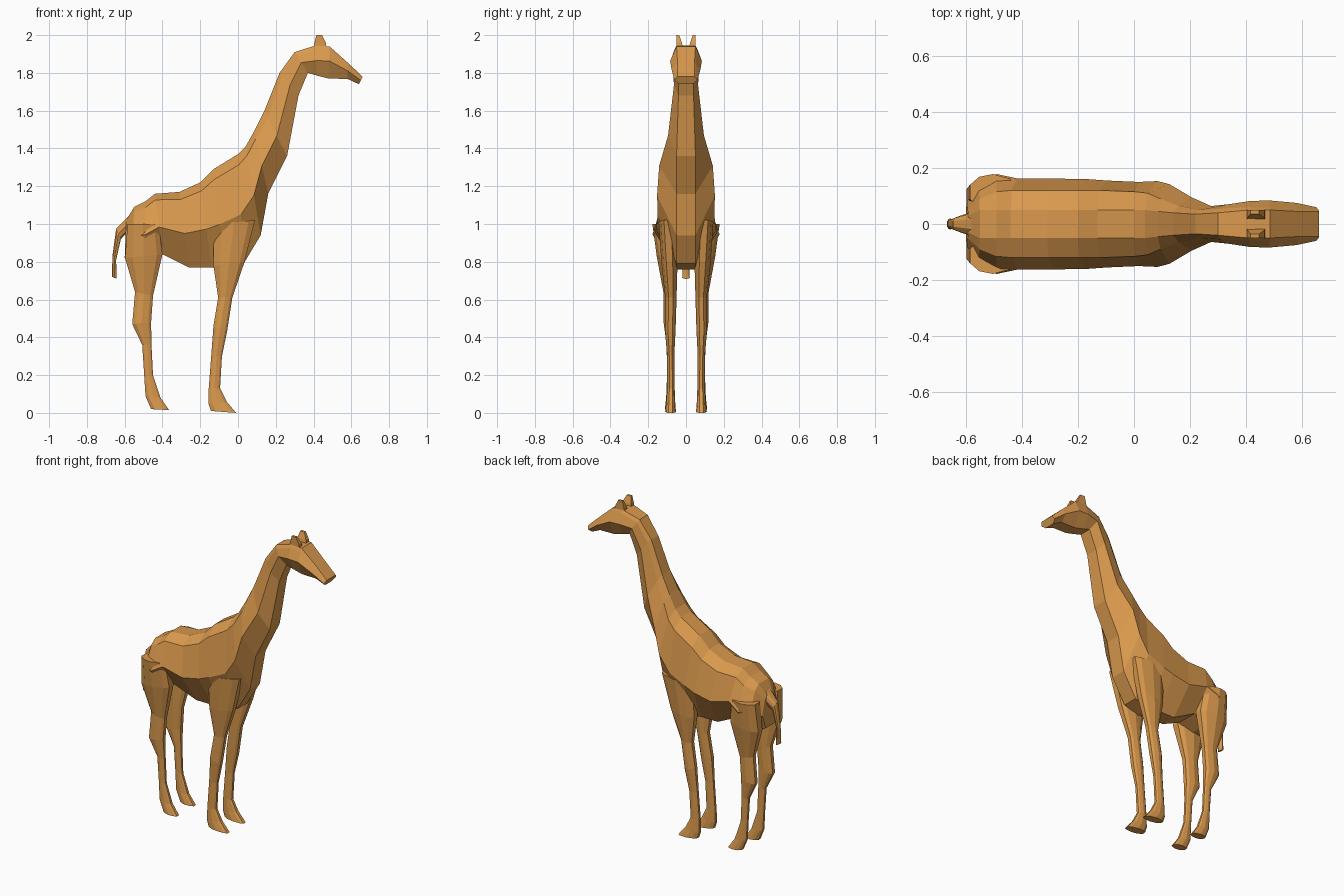
import bpy, bmesh

mat = bpy.data.materials.new("tan_hide")
mat.diffuse_color = (0.70, 0.32, 0.075, 1)


def loft(name, rings):
    """Skin a list of equal-length point rings, capping both ends."""
    bm = bmesh.new()
    rows = [[bm.verts.new(p) for p in r] for r in rings]
    n = len(rows[0])
    for a, b in zip(rows, rows[1:]):
        for i in range(n):
            j = (i + 1) % n
            bm.faces.new((a[i], a[j], b[j], b[i]))
    bm.faces.new(rows[0])
    bm.faces.new(rows[-1])
    bmesh.ops.recalc_face_normals(bm, faces=bm.faces)
    me = bpy.data.meshes.new(name)
    bm.to_mesh(me)
    bm.free()
    me.materials.append(mat)
    ob = bpy.data.objects.new(name, me)
    bpy.context.collection.objects.link(ob)
    return ob


def section(x0, z0, x1, z1, wt, wu, wm, wb, tu=0.1, tm=0.55):
    """Symmetric octagon from a top point to a bottom point."""
    half = [(0, wt), (tu, wu), (tm, wm), (1, wb)]
    at = lambda t, y: (x0 + (x1 - x0) * t, y, z0 + (z1 - z0) * t)
    return [at(t, y) for t, y in half] + [at(t, -y) for t, y in half[::-1]]


def limb_ring(x0, z0, x1, z1, ya, yb):
    """Octagon from a back point to a front point, between two y values."""
    c, h = (ya + yb) / 2, (yb - ya) / 2
    prof = [(0, .4), (.2, .85), (.5, 1), (.85, .75), (1, .4)]
    pts = prof + [(t, -w) for t, w in prof[::-1]]
    return [(x0 + (x1 - x0) * t, c + h * w, z0 + (z1 - z0) * t) for t, w in pts]


def both_sides(name, rings):
    for side, s in (("left", 1), ("right", -1)):
        loft(f"{name}_{side}", [[(x, y * s, z) for x, y, z in r] for r in rings])


# Body, neck and head as one skin: top xz, bottom xz, four half-widths
loft("body_neck_head", [section(*s) for s in [
    (-.592, 1.02, -.60, .82, .03, .05, .08, .05),
    (-.55, 1.09, -.56, .80, .05, .09, .15, .08),
    (-.49, 1.12, -.49, .80, .05, .115, .178, .08),
    (-.44, 1.16, -.40, .84, .05, .12, .163, .07),
    (-.31, 1.17, -.26, .77, .05, .12, .162, .05),
    (-.20, 1.22, -.14, .77, .05, .12, .160, .05),
    (-.13, 1.29, -.07, .76, .05, .12, .155, .05),
    (.00, 1.37, .03, .79, .05, .115, .15, .05),
    (.04, 1.41, .12, .94, .05, .11, .153, .05),
    (.085, 1.49, .16, 1.16, .045, .09, .142, .05, .12),
    (.14, 1.60, .26, 1.36, .04, .065, .095, .05, .15),
    (.22, 1.80, .32, 1.68, .035, .05, .064, .04, .15),
    (.30, 1.91, .37, 1.80, .04, .055, .07, .04, .15, .5),
    (.41, 1.945, .42, 1.785, .05, .06, .082, .04, .12, .5),
    (.485, 1.94, .48, 1.77, .05, .058, .084, .04, .1, .45),
    (.58, 1.855, .58, 1.768, .045, .052, .075, .04, .1, .5),
    (.66, 1.78, .64, 1.74, .045, .05, .06, .035, .1, .5),
]])

# Front legs, shoulder to hoof
both_sides("front_leg", [limb_ring(*r) for r in [
    (-.13, 1.00, .09, 1.02, .05, .145),
    (-.13, .78, .035, .80, .045, .13),
    (-.105, .61, -.03, .61, .05, .11),
    (-.13, .46, -.058, .43, .055, .112),
    (-.142, .30, -.085, .30, .062, .10),
    (-.155, .13, -.095, .13, .06, .10),
    (-.157, .05, -.06, .06, .057, .105),
    (-.143, .01, -.01, .00, .053, .11),
]])

# Hind legs, hip to hoof
both_sides("hind_leg", [limb_ring(*r) for r in [
    (-.585, 1.00, -.42, 1.00, .05, .178),
    (-.598, .82, -.40, .84, .05, .155),
    (-.545, .64, -.45, .62, .055, .118),
    (-.56, .47, -.46, .48, .058, .118),
    (-.507, .36, -.458, .36, .065, .103),
    (-.498, .22, -.45, .20, .067, .10),
    (-.49, .09, -.41, .08, .062, .105),
    (-.46, .02, -.365, .015, .058, .112),
]])

# Tail hanging from the rump
loft("tail", [limb_ring(*r) for r in [
    (-.58, 1.04, -.57, .97, -.045, .045),
    (-.645, .975, -.62, .92, -.025, .025),
    (-.665, .83, -.645, .81, -.015, .015),
    (-.667, .72, -.643, .71, -.02, .02),
]])

# Small horns: tapered blocks
both_sides("horn", [
    [(x0, ya, z), (x1, ya, z), (x1, yb, z), (x0, yb, z)]
    for x0, x1, ya, yb, z in [(.40, .47, .015, .05, 1.925),
                              (.405, .465, .022, .05, 1.96),
                              (.415, .445, .036, .05, 2.0)]])
